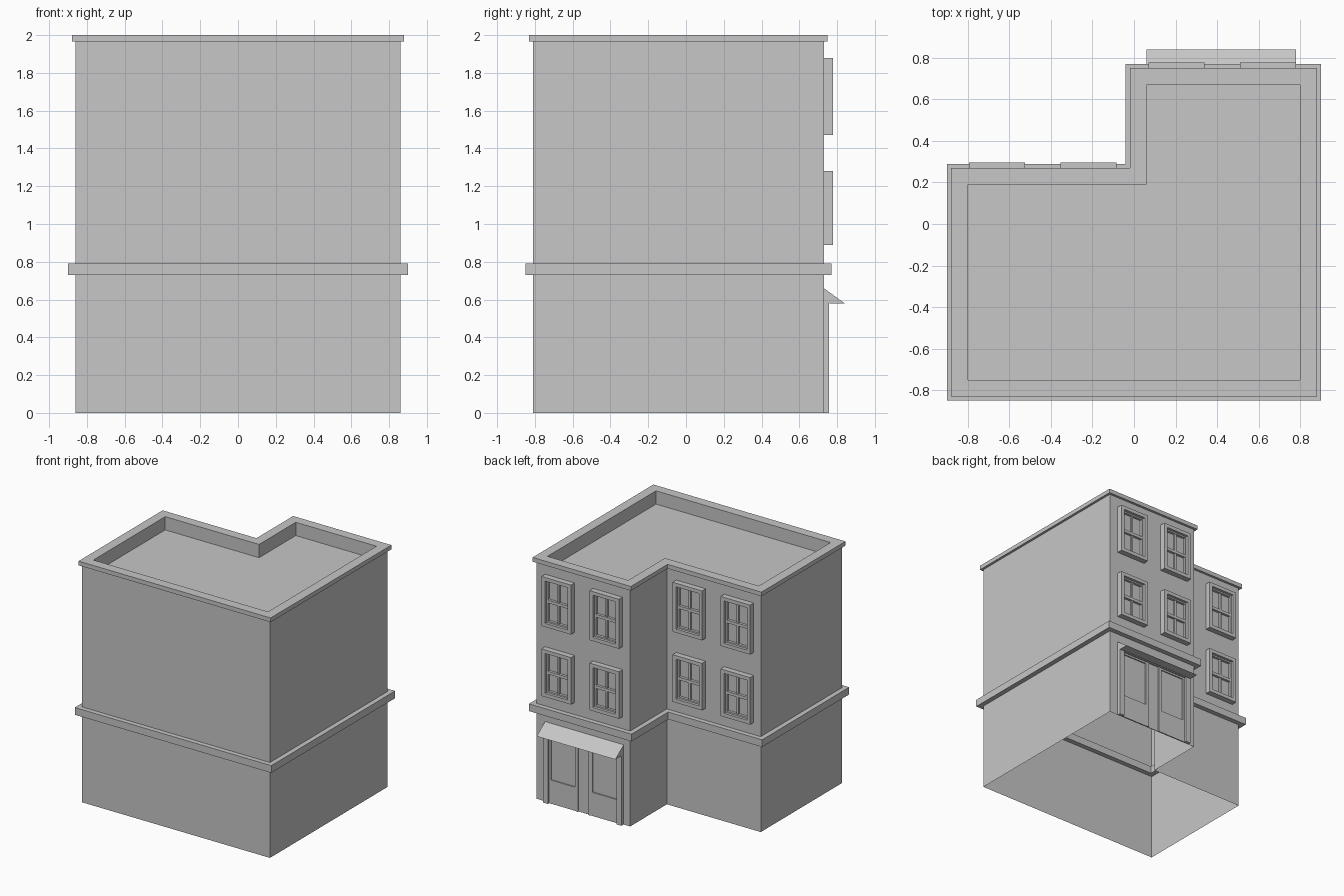
import bpy
import bmesh

cube = bpy.data.objects.get("Cube")
if cube:
    bpy.data.objects.remove(cube, do_unlink=True)

mat = bpy.data.materials.new("plain_grey")
mat.use_nodes = True
GREY = (0.57, 0.57, 0.57, 1)
mat.diffuse_color = GREY
mat.node_tree.nodes["Principled BSDF"].inputs["Base Color"].default_value = GREY

# L-shaped footprint
LEFT, RIGHT, FRONT, BACK = -0.86, 0.86, -0.81, 0.73
NOTCH_X, NOTCH_Y = 0.0, 0.25


def footprint(d):
    """Footprint corners moved outward by d."""
    return [(LEFT - d, FRONT - d), (RIGHT + d, FRONT - d), (RIGHT + d, BACK + d),
            (NOTCH_X - d, BACK + d), (NOTCH_X - d, NOTCH_Y + d), (LEFT - d, NOTCH_Y + d)]


def finish(name, bm):
    mesh = bpy.data.meshes.new(name)
    bm.to_mesh(mesh)
    bm.free()
    mesh.materials.append(mat)
    obj = bpy.data.objects.new(name, mesh)
    bpy.context.collection.objects.link(obj)
    return obj


def sweep(name, profile, closed=False, cap=False):
    """Run a profile of (outward offset, height) around the footprint."""
    bm = bmesh.new()
    rings = [[bm.verts.new((x, y, z)) for x, y in footprint(d)] for d, z in profile]
    pairs = list(zip(rings, rings[1:]))
    if closed:
        pairs.append((rings[-1], rings[0]))
    for low, high in pairs:
        for i in range(len(low)):
            j = (i + 1) % len(low)
            bm.faces.new((low[i], low[j], high[j], high[i]))
    if cap:
        bm.faces.new(rings[-1])
    return finish(name, bm)


def boxes(name, ranges):
    """Join boxes given as (x0, x1, y0, y1, z0, z1)."""
    bm = bmesh.new()
    for x0, x1, y0, y1, z0, z1 in ranges:
        verts = bmesh.ops.create_cube(bm, size=1)["verts"]
        bmesh.ops.scale(bm, vec=(x1 - x0, y1 - y0, z1 - z0), verts=verts)
        bmesh.ops.translate(bm, vec=((x0 + x1) / 2, (y0 + y1) / 2, (z0 + z1) / 2), verts=verts)
    return finish(name, bm)


def frame(x0, x1, y0, y1, z0, z1, t):
    """Four bars around an opening."""
    return [(x0, x0 + t, y0, y1, z0, z1), (x1 - t, x1, y0, y1, z0, z1),
            (x0 + t, x1 - t, y0, y1, z0, z0 + t), (x0 + t, x1 - t, y0, y1, z1 - t, z1)]


# Shell: hollow walls, parapet with cornice, sunken roof, and belt course
sweep("walls", [(0, 0), (0, 1.965)])
sweep("cornice", [(0, 1.965), (0.02, 1.965), (0.02, 2), (-0.06, 2), (-0.06, 1.89)])
sweep("roof", [(-0.06, 1.89)], cap=True)
sweep("belt_course", [(-0.04, 0.73), (0.04, 0.73), (0.04, 0.79), (-0.04, 0.79)], closed=True)


# Sash windows: deep casing, thin sash, cross bars, glass
def window(name, x, wall, z0, z1):
    x0, x1 = x - 0.135, x + 0.135
    t = 0.03
    mid = (z0 + z1) / 2
    parts = frame(x0, x1, wall, wall + 0.047, z0, z1, t)
    parts += frame(x0 + t, x1 - t, wall, wall + 0.025, z0 + t, z1 - t, 0.012)
    parts.append((x - 0.008, x + 0.008, wall, wall + 0.02, z0 + t, z1 - t))
    parts.append((x0 + t, x1 - t, wall, wall + 0.025, mid - 0.012, mid + 0.012))
    parts.append((x0 + t, x1 - t, wall, wall + 0.004, z0 + t, z1 - t))
    boxes(name, parts)


for floor, (z0, z1) in {"lower": (0.89, 1.28), "upper": (1.47, 1.88)}.items():
    for x, wall in ((0.205, BACK), (0.645, BACK), (-0.66, NOTCH_Y), (-0.22, NOTCH_Y)):
        window(floor + "_window", x, wall, z0, z1)

# Shopfront: pillars, door posts, low panels under the display windows
SHOP_L, SHOP_R, SHOP_TOP = 0.06, 0.78, 0.62
for x in (SHOP_L, SHOP_R - 0.045):
    boxes("shop_pillar", [(x, x + 0.045, BACK, BACK + 0.028, 0, SHOP_TOP)])
for x in (0.355, 0.47):
    boxes("door_post", [(x, x + 0.015, BACK, BACK + 0.015, 0, SHOP_TOP)])
boxes("shop_header", [(SHOP_L, SHOP_R, BACK, BACK + 0.02, 0.58, SHOP_TOP)])
for x0, x1 in ((SHOP_L + 0.045, 0.355), (0.485, SHOP_R - 0.045)):
    boxes("display_window", frame(x0, x1, BACK, BACK + 0.01, 0.18, 0.58, 0.015)
          + [(x0, x1, BACK, BACK + 0.01, 0, 0.18)])
boxes("door", [(0.37, 0.47, BACK, BACK + 0.005, 0, 0.58)])

# Sloping awning
bm = bmesh.new()
profile = [(0.73, 0.66), (0.84, 0.58), (0.76, 0.58), (0.73, 0.615)]
face = bm.faces.new([bm.verts.new((SHOP_L, y, z)) for y, z in profile])
out = bmesh.ops.extrude_face_region(bm, geom=[face])
new = [v for v in out["geom"] if isinstance(v, bmesh.types.BMVert)]
bmesh.ops.translate(bm, vec=(SHOP_R - SHOP_L, 0, 0), verts=new)
bmesh.ops.recalc_face_normals(bm, faces=bm.faces)
finish("awning", bm)
